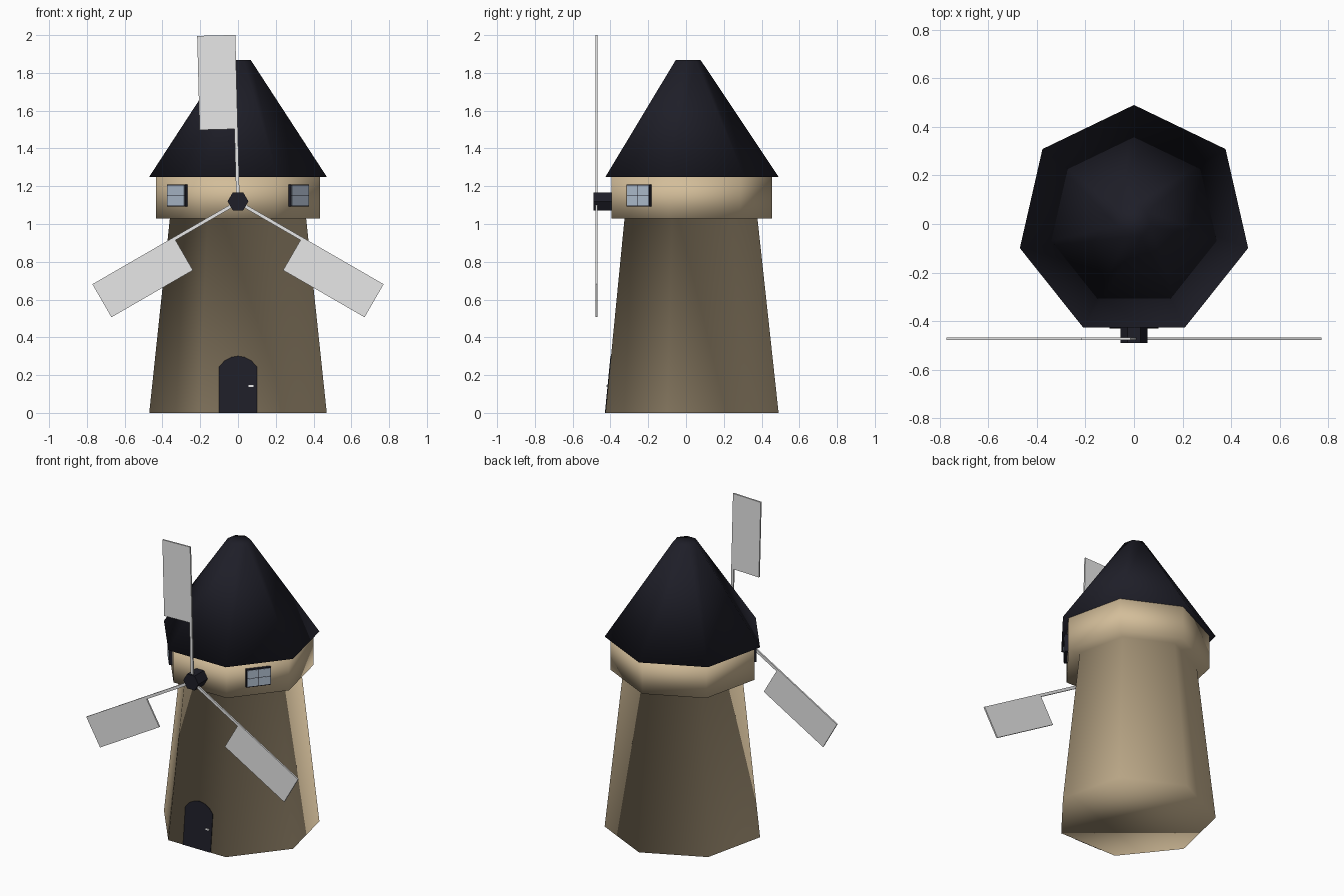
import bpy, bmesh, math
from mathutils import Matrix

if "Cube" in bpy.data.objects:
    bpy.data.objects.remove(bpy.data.objects["Cube"])

CY = 0.008                      # centre of the seven-sided tower
STEP = 2 * math.pi / 7


def material(name, rgb):
    m = bpy.data.materials.new(name)
    m.diffuse_color = (*rgb, 1)
    m.use_nodes = True
    m.node_tree.nodes["Principled BSDF"].inputs["Base Color"].default_value = m.diffuse_color
    return m


TAN = material("tan plaster", (0.65, 0.51, 0.32))
DARK = material("dark slate", (0.013, 0.013, 0.021))
GREY = material("light grey", (0.80, 0.80, 0.80))
GLASS = material("blue grey glass", (0.47, 0.56, 0.68))


def finish(name, bm, mat, matrix=None, smooth=False):
    if matrix is not None:
        bm.transform(matrix)
    bmesh.ops.recalc_face_normals(bm, faces=bm.faces)
    for f in bm.faces:
        f.smooth = smooth
    mesh = bpy.data.meshes.new(name)
    bm.to_mesh(mesh)
    bm.free()
    mesh.materials.append(mat)
    ob = bpy.data.objects.new(name, mesh)
    bpy.context.collection.objects.link(ob)
    return ob


def seven_sided(name, mat, profile):
    """Smooth seven-sided tower from (radius, height) rings, one corner at the back."""
    bm = bmesh.new()
    rings = [[bm.verts.new((r * math.cos(math.pi / 2 + i * STEP),
                            CY + r * math.sin(math.pi / 2 + i * STEP), z))
              for i in range(7)] for r, z in profile]
    for lo, hi in zip(rings, rings[1:]):
        for i in range(7):
            j = (i + 1) % 7
            bm.faces.new((lo[i], lo[j], hi[j], hi[i]))
    bm.faces.new(rings[0][::-1])
    bm.faces.new(rings[-1])
    return finish(name, bm, mat, smooth=True)


def plate(name, mat, outline, depth, matrix):
    """Outline in local x/z, extruded from y=0 to y=-depth."""
    bm = bmesh.new()
    face = bm.faces.new([bm.verts.new((x, 0, z)) for x, z in outline])
    ext = bmesh.ops.extrude_face_region(bm, geom=[face])
    verts = [g for g in ext["geom"] if isinstance(g, bmesh.types.BMVert)]
    bmesh.ops.translate(bm, vec=(0, -depth, 0), verts=verts)
    return finish(name, bm, mat, matrix)


def rect(w, h, x=0, z=0):
    return [(x - w / 2, z - h / 2), (x + w / 2, z - h / 2),
            (x + w / 2, z + h / 2), (x - w / 2, z + h / 2)]


# tower with overhanging upper storey, and roof
seven_sided("tower", TAN, [(0.482, 0), (0.37, 1.03), (0.446, 1.03), (0.446, 1.25)])
seven_sided("roof", DARK, [(0.482, 1.25), (0.07, 1.867)])

# arched door and handle lying on the sloping front wall
apothem = math.cos(STEP / 2)
slope = math.atan2((0.482 - 0.37) * apothem, 1.03)
wall = Matrix.Translation((0, CY - 0.482 * apothem + 0.001, 0)) @ Matrix.Rotation(-slope, 4, 'X')
door = [(-0.1, 0), (0.1, 0), (0.1, 0.245), (0.07, 0.278), (0.035, 0.296),
        (0, 0.302), (-0.035, 0.296), (-0.07, 0.278), (-0.1, 0.245)]
plate("door", DARK, door, 0.004, wall)
plate("door_handle", GREY, rect(0.025, 0.01, 0.069, 0.142), 0.009, wall)

# windows on the two walls beside the front
for side, label in ((-1, "left"), (1, "right")):
    spot = (Matrix.Translation((0, CY, 1.15)) @ Matrix.Rotation(side * STEP, 4, 'Z')
            @ Matrix.Translation((0, -0.446 * apothem, 0)))
    plate(label + "_window_frame", DARK, rect(0.154, 0.116), 0.019, spot)
    front = spot @ Matrix.Translation((0, -0.019, 0))
    for px in (-1, 1):
        for pz in (-1, 1):
            plate(label + "_window_pane", GLASS,
                  rect(0.070, 0.051, px * 0.0365, pz * 0.027), 0.002, front)

# hexagonal hub with corners pointing sideways
hexagon = [(0.055 * math.cos(i * math.pi / 3), 0.055 * math.sin(i * math.pi / 3)) for i in range(6)]
plate("hub", DARK, hexagon, 0.11, Matrix.Translation((0, -0.38, 1.12)))

# three sails; the lower right one mirrors the lower left one
sail = [(0.009, 0), (0.009, 0.885), (-0.193, 0.885),
        (-0.193, 0.387), (-0.009, 0.387), (-0.009, 0)]
for name, angle, flip in (("top_sail", 1.5, 1), ("left_sail", 120, 1), ("right_sail", -120, -1)):
    place = Matrix.Translation((0, -0.468, 1.116)) @ Matrix.Rotation(math.radians(-angle), 4, 'Y')
    plate(name, GREY, [(flip * x, z) for x, z in sail], 0.01, place)
